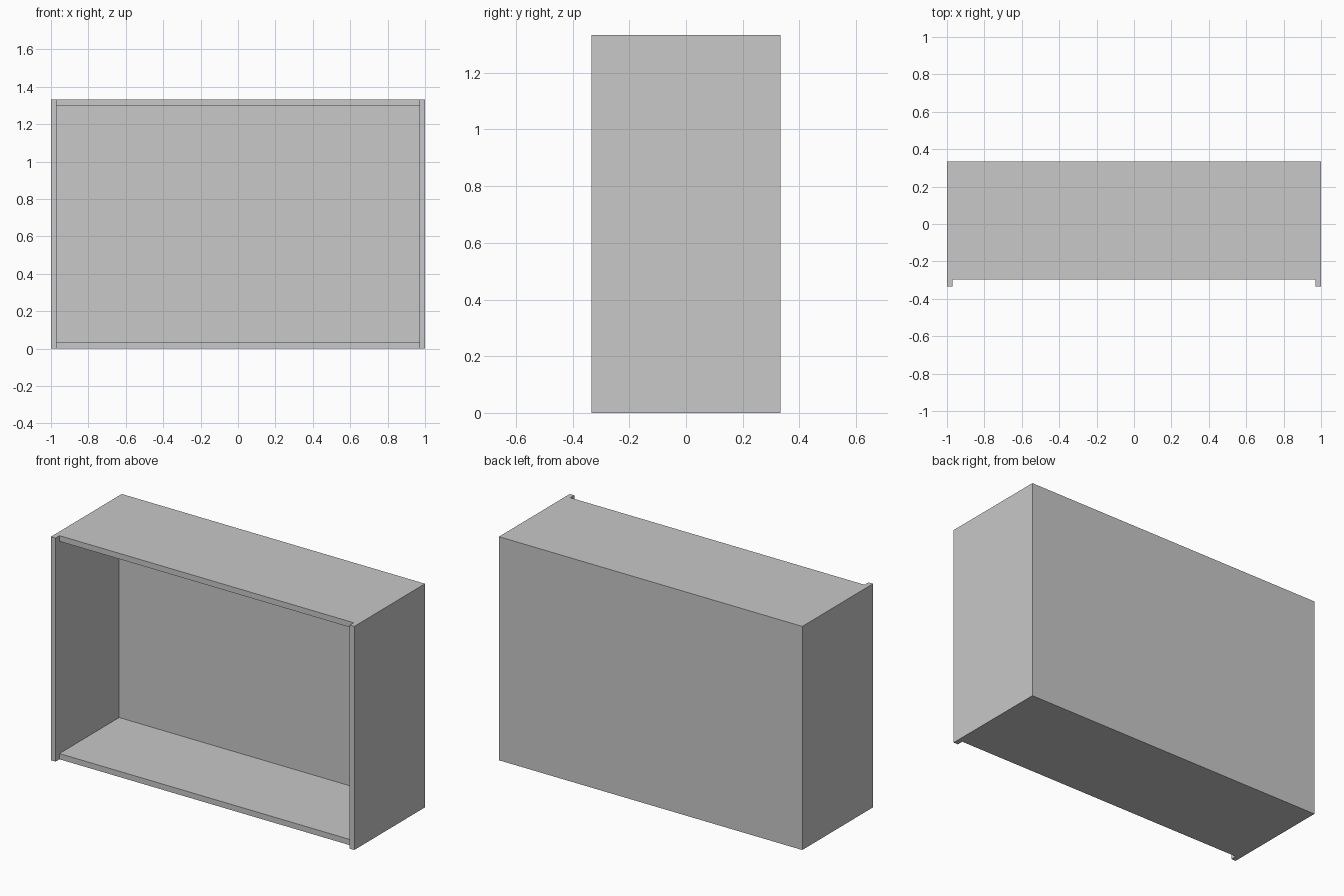
import bpy

if "Cube" in bpy.data.objects:
    bpy.data.objects.remove(bpy.data.objects["Cube"], do_unlink=True)

# Overall size and panel thicknesses
HALF_W, HALF_D, HEIGHT = 1.0, 0.333, 1.333
SIDE, SHELF, BACK = 0.03, 0.034, 0.067
RECESS = 0.037   # top and bottom sit behind the side panel fronts

grey = bpy.data.materials.new("plain_grey")
grey.use_nodes = True
colour = (0.58, 0.58, 0.58, 1)
grey.diffuse_color = colour
grey.node_tree.nodes["Principled BSDF"].inputs["Base Color"].default_value = colour


def panel(name, low, high):
    """Add a box spanning two opposite corners."""
    centre = [(a + b) / 2 for a, b in zip(low, high)]
    bpy.ops.mesh.primitive_cube_add(size=1, location=centre)
    obj = bpy.context.object
    obj.name = name
    obj.scale = [b - a for a, b in zip(low, high)]
    bpy.ops.object.transform_apply(location=False, rotation=False, scale=True)
    obj.data.materials.append(grey)
    return obj


inner_w = HALF_W - SIDE
inner_back = HALF_D - BACK

# Full-height side panels
panel("left_side", (inner_w, -HALF_D, 0), (HALF_W, HALF_D, HEIGHT))
panel("right_side", (-HALF_W, -HALF_D, 0), (-inner_w, HALF_D, HEIGHT))

# Recessed top and bottom panels between the sides
for name, z in (("bottom_panel", 0), ("top_panel", HEIGHT - SHELF)):
    panel(name, (-inner_w, -HALF_D + RECESS, z), (inner_w, HALF_D, z + SHELF))

# Back panel closing the case
panel("back_panel", (-inner_w, inner_back, SHELF), (inner_w, HALF_D, HEIGHT - SHELF))
